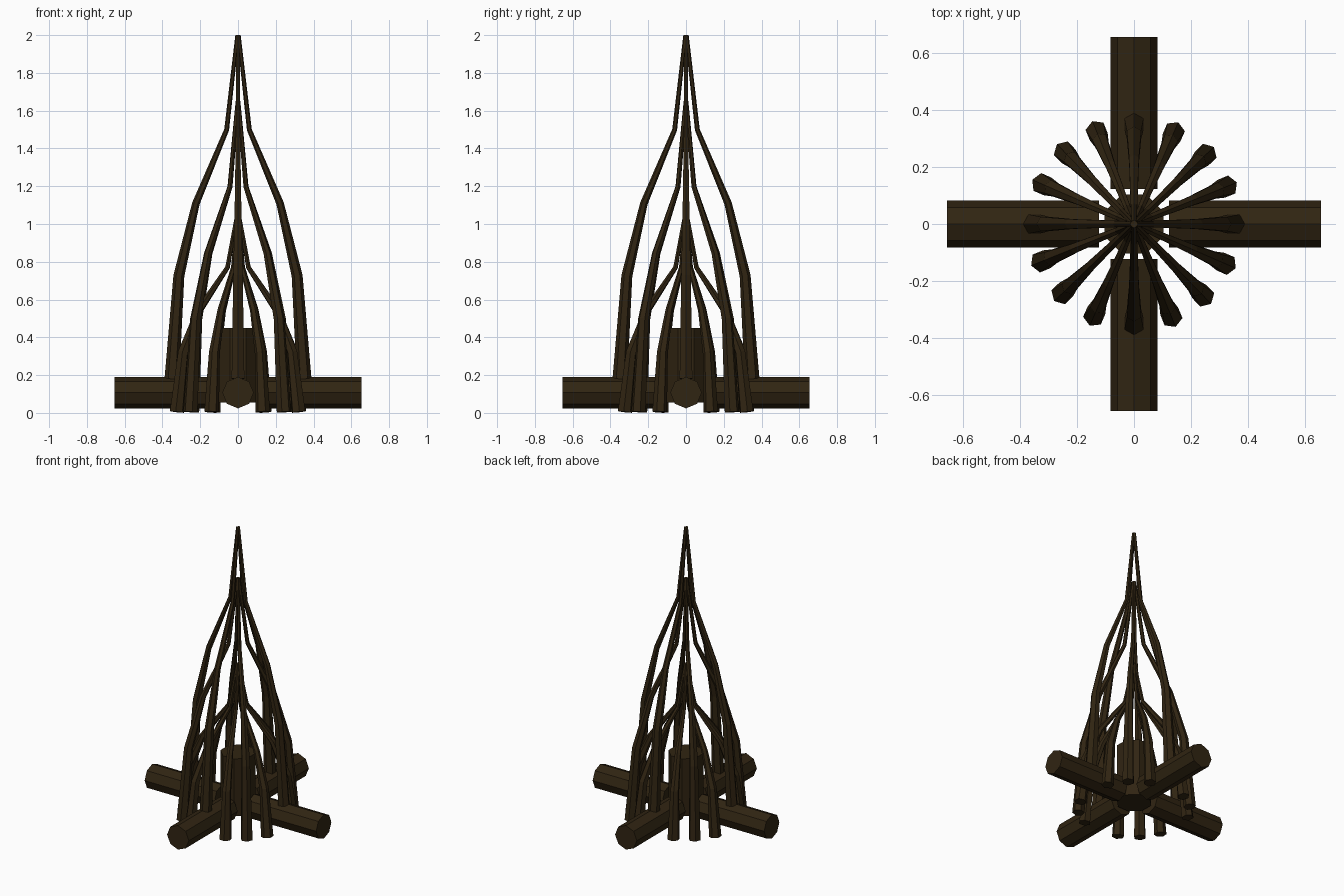
import bpy, bmesh, math
from mathutils import Vector

cube = bpy.data.objects.get("Cube")
if cube:
    bpy.data.objects.remove(cube)

bark = bpy.data.materials.new("dark_bark")
bark.use_nodes = True
BROWN = (0.03, 0.018, 0.006, 1)
bark.diffuse_color = BROWN
bark.node_tree.nodes["Principled BSDF"].inputs["Base Color"].default_value = BROWN


def tube(name, points, radii, sides, side_dir, phase=0.0):
    """Flat-faced capped tube through points, tapering along radii."""
    bm = bmesh.new()
    rings = []
    for i, (p, r) in enumerate(zip(points, radii)):
        before = (p - points[i - 1]).normalized() if i else Vector()
        after = (points[i + 1] - p).normalized() if i < len(points) - 1 else Vector()
        t = (before + after).normalized()
        u = (side_dir - t * side_dir.dot(t)).normalized()
        v = t.cross(u)
        angles = [phase + math.tau * k / sides for k in range(sides)]
        rings.append([bm.verts.new(p + r * (u * math.cos(a) + v * math.sin(a)))
                      for a in angles])
    for a, b in zip(rings, rings[1:]):
        for k in range(sides):
            n = (k + 1) % sides
            bm.faces.new((a[k], a[n], b[n], b[k]))
    bm.faces.new(rings[0][::-1])
    bm.faces.new(rings[-1])
    bmesh.ops.recalc_face_normals(bm, faces=bm.faces)
    mesh = bpy.data.meshes.new(name)
    bm.to_mesh(mesh)
    bm.free()
    mesh.materials.append(bark)
    obj = bpy.data.objects.new(name, mesh)
    bpy.context.collection.objects.link(obj)


UP = Vector((0, 0, 1))

# Upright stump in the middle
tube("centre_stump", [Vector((0, 0, 0.055)), Vector((0, 0, 0.45))],
     [0.112, 0.112], 8, Vector((1, 0, 0)), math.pi / 8)

# Four lying logs forming a cross
for side, angle in zip(("left", "back", "right", "front"), (0, 90, 180, 270)):
    a = math.radians(angle)
    out = Vector((math.cos(a), math.sin(a), 0))
    tube(side + "_log", [out * 0.122 + UP * 0.107, out * 0.655 + UP * 0.107],
         [0.083, 0.083], 8, UP)

# Bent, tapering sticks: share of height, distance from centre, thickness
PROFILE = [(0, 0.35, 0.039), (0.30, 0.313, 0.029), (0.51, 0.223, 0.02),
           (0.725, 0.06, 0.013), (1, 0.004, 0.010)]


def stick(name, angle, bottom, top):
    a = math.radians(angle)
    out = Vector((math.cos(a), math.sin(a), 0))
    side_dir = Vector((-out.y, out.x, 0))
    points = [out * d + UP * (bottom + (top - bottom) * h) for h, d, r in PROFILE]
    tube(name, points, [r for h, d, r in PROFILE], 6, side_dir, math.pi / 6)


for q in range(4):
    turn = 90 * q
    stick(f"tall_stick_{q + 1}", turn, 0.18, 2.0)
    stick(f"middle_stick_{q + 1}", turn + 44, 0.005, 1.65)
    stick(f"short_stick_a_{q + 1}", turn + 22, 0.005, 1.06)
    stick(f"short_stick_b_{q + 1}", turn + 66.5, 0.005, 1.06)
